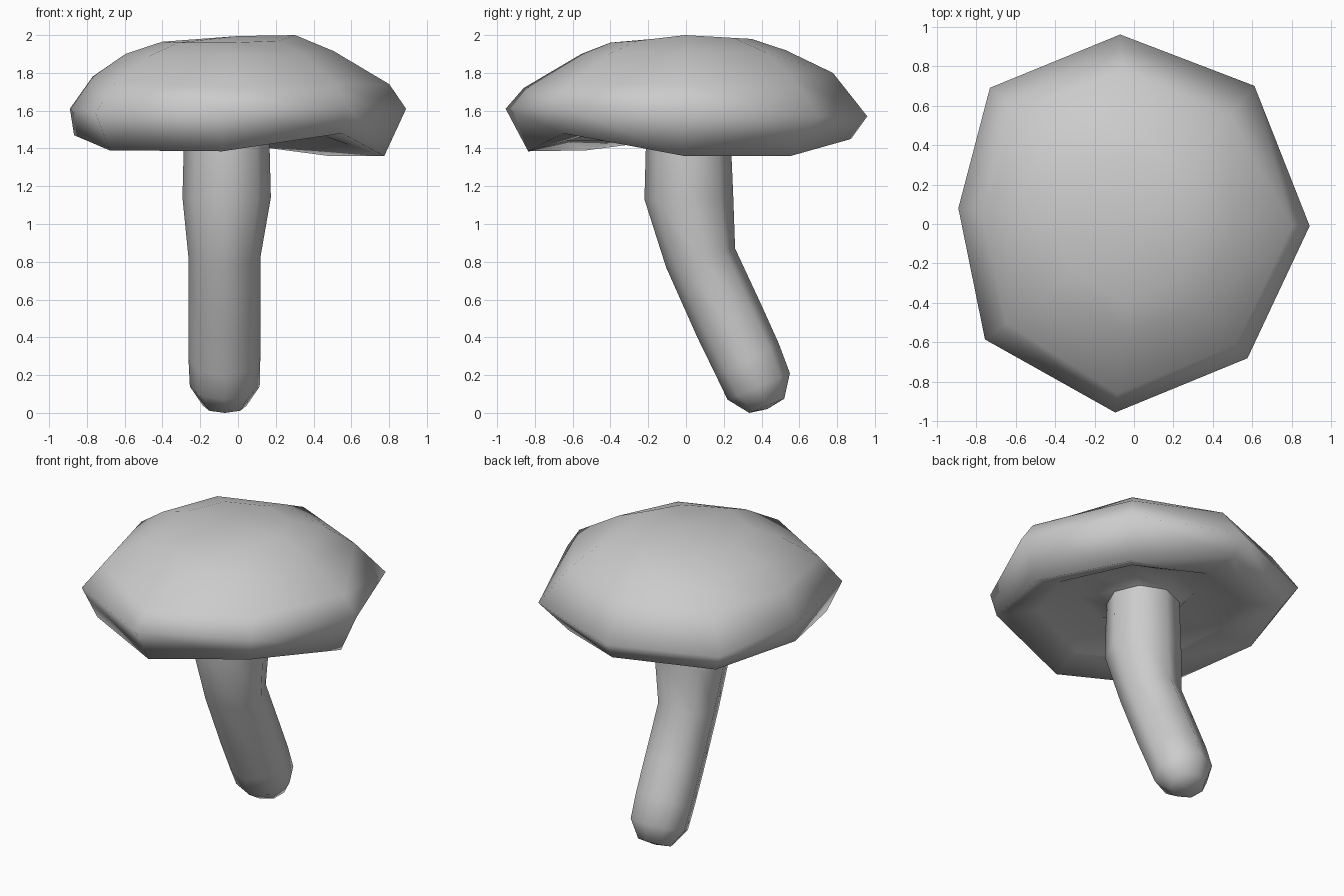
import bpy, bmesh
from math import cos, sin, pi
from mathutils import Vector

if "Cube" in bpy.data.objects:
    bpy.data.objects.remove(bpy.data.objects["Cube"])

N = 8


def loft(name, rings):
    """Skin a list of 8-point rings; a one-point ring makes a closed tip."""
    bm = bmesh.new()
    loops = [[bm.verts.new(p) for p in ring] for ring in rings]
    for a, b in zip(loops, loops[1:]):
        for i in range(N):
            j = (i + 1) % N
            quad = [a[i % len(a)], a[j % len(a)], b[j % len(b)], b[i % len(b)]]
            bm.faces.new(list(dict.fromkeys(quad)))
    bmesh.ops.recalc_face_normals(bm, faces=bm.faces)
    # outward check: the outermost faces must point away from the axis
    far = max(bm.faces, key=lambda f: f.calc_center_median().xy.length)
    if far.normal.xy.dot(far.calc_center_median().xy) < 0:
        bmesh.ops.reverse_faces(bm, faces=bm.faces)
    mesh = bpy.data.meshes.new(name)
    bm.to_mesh(mesh)
    bm.free()
    for p in mesh.polygons:
        p.use_smooth = True
    ob = bpy.data.objects.new(name, mesh)
    bpy.context.collection.objects.link(ob)
    return ob


def scaled(rim, factors, heights):
    return [Vector((x * f, y * f, z)) for (x, y), f, z in zip(rim, factors, heights)]


def stem_ring(cx, rx, left, right):
    """Tilted octagon given its front and back (y, z) points."""
    (y0, z0), (y1, z1) = left, right
    return [Vector((cx + rx * cos(a),
                    (y0 + y1) / 2 + (y1 - y0) / 2 * sin(a),
                    (z0 + z1) / 2 + (z1 - z0) / 2 * sin(a)))
            for a in (2 * pi * i / N for i in range(N))]


# irregular octagonal outline, counter-clockwise from +x
rim = [(.89, -.01), (.61, .70), (-.07, .96), (-.73, .69),
       (-.89, .08), (-.755, -.585), (-.095, -.955), (.575, -.68)]
stem_top = stem_ring(-.06, .225, (-.21, 1.50), (.235, 1.50))

# cap: dome, rim, turned-under lip, hollow underside
cap = [
    [Vector((0, 0, 1.995))],
    scaled(rim, [.34, .36, .36, .4, .45, .42, .42, .38],
           [2.0, 1.985, 1.98, 1.965, 1.965, 1.96, 1.96, 1.97]),
    scaled(rim, [.57, .6, .55, .62, .67, .62, .58, .6],
           [1.915, 1.91, 1.92, 1.90, 1.90, 1.89, 1.90, 1.90]),
    scaled(rim, [.9, .79, .81, .84, .865, .86, .9, .9],
           [1.74, 1.785, 1.80, 1.78, 1.78, 1.75, 1.72, 1.74]),
    scaled(rim, [1] * N, [1.61, 1.57, 1.57, 1.56, 1.61, 1.59, 1.61, 1.63]),
    scaled(rim, [.87, .79, .91, .9, .975, .9, .875, .955],
           [1.36, 1.36, 1.45, 1.43, 1.47, 1.39, 1.385, 1.48]),
    scaled(rim, [.66] * N, [1.42, 1.40, 1.43, 1.46, 1.48, 1.44, 1.44, 1.49]),
    scaled(rim, [.38] * N, [1.56] * N),
    stem_top,
]
loft("cap", cap)

# bent stem with rounded foot
stem = [
    stem_top,
    stem_ring(-.06, .234, (-.22, 1.13), (.25, 1.15)),
    stem_ring(-.072, .19, (-.105, .77), (.26, .87)),
    stem_ring(-.072, .19, (.06, .40), (.395, .58)),
    stem_ring(-.072, .19, (.16, .195), (.49, .37)),
    stem_ring(-.070, .185, (.22, .07), (.55, .21)),
    stem_ring(-.070, .115, (.335, .0), (.52, .075)),
    [Vector((-.07, .43, .02))],
]
loft("stem", stem)
